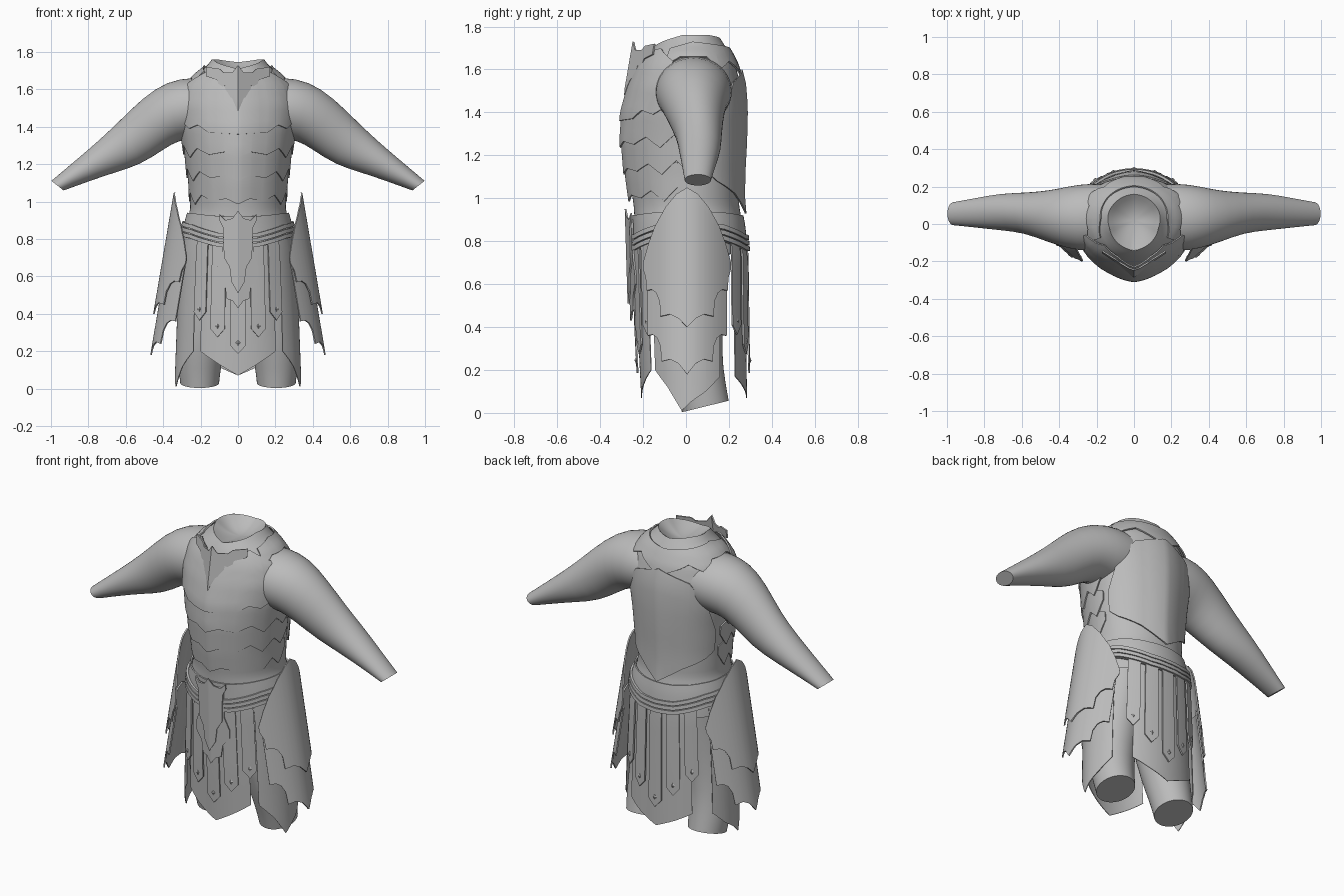
import bpy, bmesh, math
from mathutils import Vector

if "Cube" in bpy.data.objects:
    bpy.data.objects.remove(bpy.data.objects["Cube"])

grey = bpy.data.materials.new("plain grey")
grey.use_nodes = True
grey.diffuse_color = (0.5, 0.5, 0.5, 1)
grey.node_tree.nodes["Principled BSDF"].inputs["Base Color"].default_value = (0.5, 0.5, 0.5, 1)


def finish(name, bm, thick=0.0):
    """Turn a bmesh into a shaded object, optionally giving it thickness."""
    bmesh.ops.remove_doubles(bm, verts=bm.verts, dist=0.0004)
    if thick:
        bmesh.ops.solidify(bm, geom=bm.faces[:], thickness=thick)
    mesh = bpy.data.meshes.new(name)
    bm.to_mesh(mesh)
    bm.free()
    mesh.materials.append(grey)
    ob = bpy.data.objects.new(name, mesh)
    bpy.context.collection.objects.link(ob)
    bpy.ops.object.select_all(action='DESELECT')
    ob.select_set(True)
    bpy.context.view_layer.objects.active = ob
    bpy.ops.object.shade_smooth_by_angle(angle=math.radians(35))
    return ob


def lerp(points, t):
    """Piecewise linear value from (t, value) pairs."""
    if t <= points[0][0]:
        return points[0][1]
    for (a, p), (b, q) in zip(points, points[1:]):
        if t <= b:
            return p + (q - p) * (t - a) / (b - a)
    return points[-1][1]


# Cross-sections of the figure: height, half width, front y, back y
SECTIONS = [
    (0, .335, -.205, .285), (.4, .32, -.225, .28), (.75, .3, -.235, .275),
    (.87, .28, -.238, .265), (.96, .255, -.243, .248), (1.1, .26, -.262, .248),
    (1.27, .275, -.275, .257), (1.4, .295, -.265, .26), (1.52, .302, -.232, .255),
    (1.62, .272, -.195, .23), (1.68, .22, -.165, .2), (1.72, .17, -.135, .175),
    (1.76, .14, -.11, .15)]
WIDTH, FRONT, BACK = ([(s[0], s[k]) for s in SECTIONS] for k in (1, 2, 3))


def figure(offset=0.0, ridge=0.0):
    """Surface around the figure; angle 0 is the front, 180 the back."""
    def point(angle, z):
        s, c = math.sin(math.radians(angle)), math.cos(math.radians(angle))
        depth = .03 - lerp(FRONT, z) if c > 0 else lerp(BACK, z) - .03
        keel = ridge * max(0, 1 - math.degrees(math.acos(min(1, abs(c)))) / 25)
        return Vector(((lerp(WIDTH, z) + offset) * s, .03 - (depth + offset + keel) * c, z))
    return point


def patch(name, surf, span, top, bottom, thick=.008, rows=10, cols=24, mirror=False, side=1):
    """Sheet over a surface between two edge profiles."""
    if mirror:
        top, bottom = ([(-t, v) for t, v in reversed(p) if t > 0] + p for p in (top, bottom))
    lo, hi = span
    us = {round(lo + (hi - lo) * i / cols, 4) for i in range(cols + 1)}
    us = sorted(us | {t for t, _ in top + bottom if lo <= t <= hi})
    bm = bmesh.new()
    grid = []
    for u in us:
        z1, z0 = lerp(top, u), lerp(bottom, u)
        grid.append([bm.verts.new(surf(u, z1 + (z0 - z1) * j / rows)) for j in range(rows + 1)])
    for a, b in zip(grid, grid[1:]):
        for j in range(rows):
            quad = (a[j], a[j + 1], b[j + 1], b[j])
            bm.faces.new(quad if side > 0 else quad[::-1])
    return finish(name, bm, thick)


def loft(name, rings, seg=24):
    """Limb through rings given as centre and two half axes, with a flat end."""
    bm = bmesh.new()
    loops = [[bm.verts.new(Vector(c) + Vector(u) * math.cos(i * math.tau / seg)
              + Vector(v) * math.sin(i * math.tau / seg)) for i in range(seg)] for c, u, v in rings]
    for a, b in zip(loops, loops[1:]):
        for i in range(seg):
            k = (i + 1) % seg
            bm.faces.new((a[i], a[k], b[k], b[i]))
    end = bm.faces.new(loops[-1])
    crease = bm.edges.layers.float.new("crease_edge")
    for edge in end.edges:
        edge[crease] = 1.0
    bmesh.ops.recalc_face_normals(bm, faces=bm.faces)
    finish(name, bm).modifiers.new("smooth", 'SUBSURF').levels = 1


# Torso, closed at the neck by a shallow dish
RIM = [(0, 1.71), (70, 1.76), (130, 1.76), (180, 1.745)]
patch("torso", figure(), (-180, 180), RIM, [(0, .74)], thick=0, rows=40, cols=72, mirror=True)


def neck_surface(angle, t):
    rim = figure()(angle, lerp(RIM, abs(angle)))
    point = Vector((0, .02, 1.69)).lerp(rim, t)
    point.z = 1.69 + (rim.z - 1.69) * t * t
    return point


patch("neck_dish", neck_surface, (-180, 180), [(0, 1)], [(0, 0)], thick=0, rows=6, cols=48, side=-1)

# Arms and legs
ARM = [(.12, .04, 1.5, 0, .15, .17), (.24, .035, 1.5, 0, .168, .185),
       (.35, .035, 1.485, .03, .16, .168), (.45, .04, 1.42, .06, .137, .14),
       (.58, .06, 1.31, .06, .115, .108), (.71, .065, 1.235, .045, .082, .1),
       (.84, .06, 1.16, .035, .055, .08), (.965, .055, 1.085, .033, .026, .062)]
LEG = [(.14, .02, .8, .13, .19, 0), (.155, .02, .5, .15, .16, 0),
       (.195, .035, .26, .13, .13, .02), (.205, .07, .12, .115, .115, .02),
       (.205, .09, .03, .105, .11, .027)]
for s, label in ((1, "left"), (-1, "right")):
    loft(label + "_arm", [((s * x, y, z), (s * ux, 0, uz), (0, r, 0)) for x, y, z, ux, uz, r in ARM])
    loft(label + "_leg", [((s * x, y, z), (s * rx, 0, 0), (0, ry, t)) for x, y, z, rx, ry, t in LEG])

# Breastplate and overlapping belly bands
patch("breastplate", figure(.027, .016), (-68, 68), [(0, 1.63), (20, 1.68), (45, 1.7), (68, 1.64)],
      [(0, 1.36), (30, 1.37), (42, 1.41), (55, 1.39), (68, 1.43)], cols=40, mirror=True)
for i in range(3):
    drop = .125 * i
    edge = [(0, 1.235), (14, 1.265), (32, 1.25), (48, 1.285), (62, 1.235), (76, 1.3), (86, 1.25), (100, 1.33)]
    patch("belly_band", figure(.02 - .007 * i, .016), (-100, 100),
          [(0, 1.44 - drop), (60, 1.44 - drop), (100, 1.38 - drop)],
          [(a, z - drop) for a, z in edge], cols=40, rows=6, mirror=True)

# Backplate and yoke over the shoulders
patch("backplate", figure(.014, .014), (108, 252),
      [(108, 1.24), (125, 1.42), (145, 1.54), (180, 1.6), (215, 1.54), (235, 1.42), (252, 1.24)],
      [(108, 1.12), (120, 1.08), (150, 1.02), (180, .93), (210, 1.02), (240, 1.08), (252, 1.12)], cols=40)
patch("shoulder_yoke", figure(.018), (58, 302), [(58, 1.7), (90, 1.73), (180, 1.7), (270, 1.73), (302, 1.7)],
      [(58, 1.62), (75, 1.66), (110, 1.66), (125, 1.6), (145, 1.64), (180, 1.56), (215, 1.64),
       (235, 1.6), (250, 1.66), (285, 1.66), (302, 1.62)], cols=40, rows=6)


# Pointed collar standing off the chest
def collar_surface(x, z):
    return Vector((x, -.288 + .17 * max(0, z - 1.5) + .6 * abs(x), z))


patch("pointed_collar", collar_surface, (-.17, .17),
      [(0, 1.73), (.03, 1.69), (.08, 1.69), (.1, 1.71), (.17, 1.72)],
      [(0, 1.48), (.03, 1.55), (.065, 1.58), (.07, 1.62), (.1, 1.61), (.11, 1.65), (.17, 1.67)], mirror=True)

# Belt: wide band with three raised straps that droop at front and back
ARCH = [(0, 0), (20, .005), (55, .05), (90, .07), (125, .05), (160, .005), (180, 0)]
patch("belt", figure(.012), (-180, 180), [(a, .92 + h * .3) for a, h in ARCH],
      [(a, .75 + h) for a, h in ARCH], cols=72, rows=5, mirror=True)
for k in range(3):
    patch("belt_strap", figure(.024), (-180, 180), [(a, .775 + .026 * k + h) for a, h in ARCH],
          [(a, .754 + .026 * k + h) for a, h in ARCH], cols=72, rows=2, thick=.012, mirror=True)

# Cloth skirt panels, front, back and sides
HEM = [(0, .07), (18, .13), (38, .2)]
patch("front_cloth", figure(), (-38, 38), [(0, .78)], HEM, thick=.004, mirror=True)
patch("back_cloth", figure(), (142, 218), [(142, .78)],
      [(142, .17), (160, .12), (180, .07), (200, .12), (218, .17)], thick=.004)
for s, label in ((1, "left"), (-1, "right")):
    hem = [(46, .2), (62, .12), (78, .01), (88, .05), (104, .1), (120, .17)]
    hem = hem if s > 0 else [(-a, z) for a, z in reversed(hem)]
    patch(label + "_hip_cloth", figure(.005), (hem[0][0], hem[-1][0]), [(0, .82)], hem, thick=.004)

# Hanging straps with pointed ends and a small stud each
for back in (False, True):
    for slot in range(-2, 3):
        tip = (.185, .275, .365)[abs(slot)]
        centre = slot * 19

        def strap_surface(x, z, centre=centre, back=back):
            angle = centre + math.degrees(x / .29)
            return figure(.016)(angle + 180 if back else angle, z)

        patch(("back" if back else "front") + "_strap", strap_surface, (-.035, .035), [(0, .79)],
              [(0, tip), (.035, tip + .045)], rows=8, cols=2, mirror=True)
        bm = bmesh.new()
        bmesh.ops.create_cone(bm, segments=4, radius1=.014, radius2=0, depth=.008)
        for v in bm.verts:
            p = strap_surface(0, tip + .06)
            v.co = p + Vector((v.co.x, (v.co.z + .003) * (1 if back else -1), v.co.y * 1.3))
        bmesh.ops.recalc_face_normals(bm, faces=bm.faces)
        finish("strap_stud", bm)


# Front plaques hanging from the belt
def plaque_surface(y):
    return lambda x, z: Vector((x, y + .25 * abs(x) + .03 * (.9 - z), z))


patch("lower_plaque", plaque_surface(-.274), (-.11, .11),
      [(0, .9), (.08, .9), (.082, .72), (.11, .65)],
      [(0, .43), (.03, .47), (.06, .48), (.07, .55), (.11, .6)], mirror=True)
patch("upper_plaque", plaque_surface(-.284), (-.1, .1),
      [(0, .95), (.03, .91), (.07, .9), (.1, .93)],
      [(0, .51), (.035, .57), (.045, .65), (.075, .7), (.08, .86), (.1, .9)], mirror=True)


# Flared hip guards of two scalloped plates on each side
def guard_surface(s, gap):
    return lambda y, z: Vector((s * (.335 + gap + .17 * (1.05 - z) - 3 * y * y), y + .005, z))


for s, label in ((1, "left"), (-1, "right")):
    patch(label + "_upper_hip_guard", guard_surface(s, .008), (-.205, .205),
          [(0, 1.05), (.05, 1.02), (.1, .96), (.15, .87), (.18, .79), (.205, .7)],
          [(0, .4), (.04, .44), (.08, .46), (.125, .45), (.128, .52), (.145, .56), (.165, .575),
           (.19, .57), (.193, .63), (.205, .67)], cols=30, mirror=True, side=s)
    patch(label + "_lower_hip_guard", guard_surface(s, -.014), (-.185, .185),
          [(0, .72), (.185, .66)],
          [(0, .18), (.04, .23), (.08, .25), (.12, .24), (.124, .31), (.14, .35), (.16, .365), (.185, .36)],
          cols=30, mirror=True, side=s)
